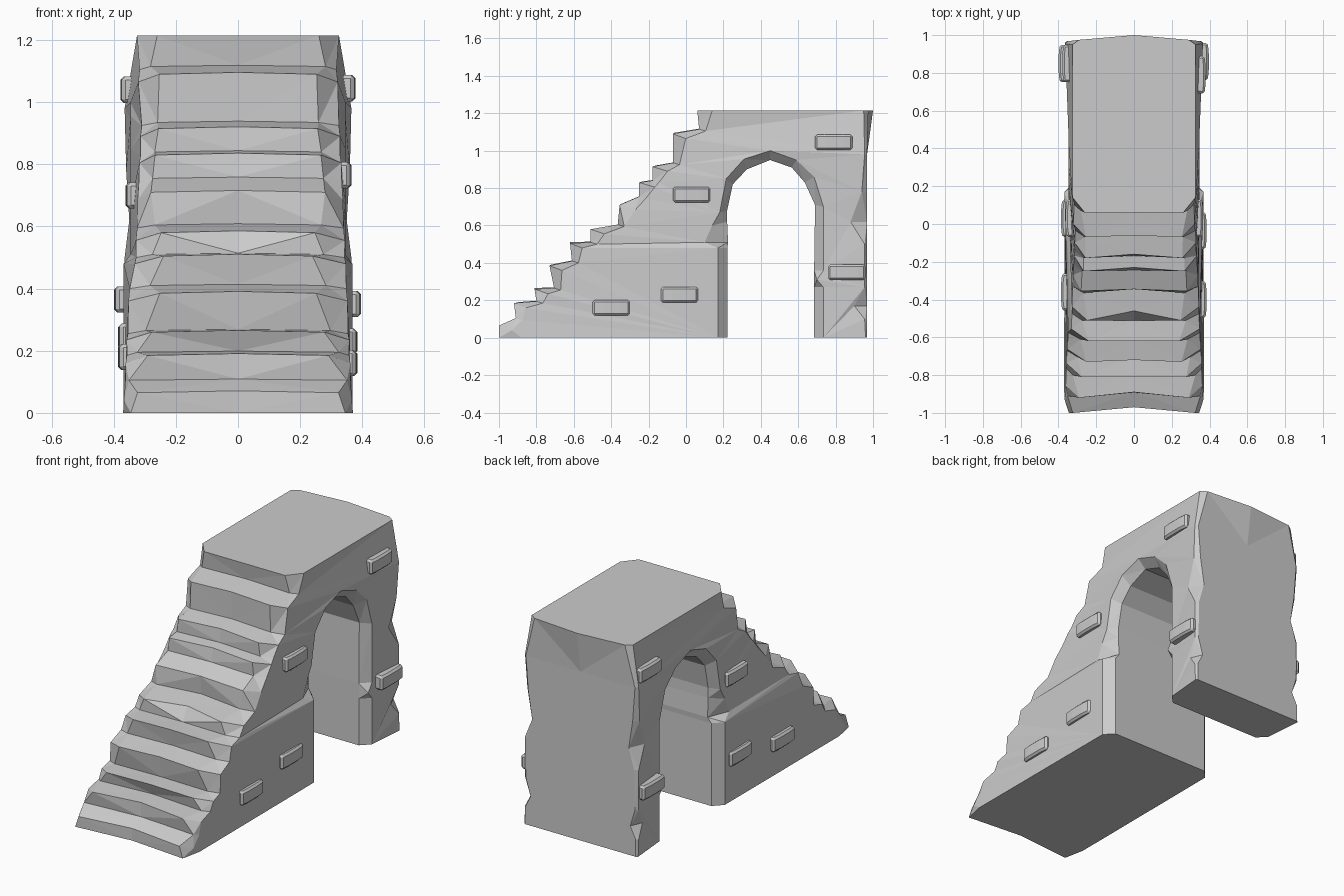
import bpy, bmesh, random
from mathutils import Vector
from mathutils.geometry import tessellate_polygon

if "Cube" in bpy.data.objects:
    bpy.data.objects.remove(bpy.data.objects["Cube"])

random.seed(4)


def make_object(name, bm):
    bmesh.ops.recalc_face_normals(bm, faces=bm.faces)
    mesh = bpy.data.meshes.new(name)
    bm.to_mesh(mesh)
    bm.free()
    ob = bpy.data.objects.new(name, mesh)
    bpy.context.collection.objects.link(ob)
    return ob


# Profile rows run round the side outline: (outer xyz, inner xyz, centre yz, left inset)
rows = []


def row(xo, yo, zo, xi, yi, zi, dy=0.0, dz=0.0, left=0.0):
    rows.append(((xo, yo, zo), (xi, yi, zi), (yi + dy, zi + dz), left))


# Worn steps: tread nose y, z, back of tread y, z, half width, centre bow
steps = [
    (-1.0, .065, -.91, .105, .33, .03), (-.92, .185, -.80, .195, .30, .03),
    (-.81, .26, -.705, .265, .28, .0), (-.73, .385, -.61, .41, .26, .01),
    (-.62, .505, -.51, .51, .25, .0), (-.51, .58, -.365, .605, .25, .05),
    (-.355, .71, -.25, .755, .27, .01), (-.25, .83, -.18, .84, .26, .02),
    (-.18, .915, -.07, .935, .25, .02), (-.07, 1.09, .07, 1.115, .26, .01),
]
row(.37, -.88, 0, .345, -1.0, 0, .03)
for ny, nz, ty, tz, w, bow in steps:
    xo = .37 - .045 * nz
    j = random.uniform(-.012, .012)
    inset = .015 if .45 < nz < 1 else 0
    row(xo, ny + .075 + j, nz - .025, w + j, ny, nz, bow, .006, inset)
    row(xo - .004, ty + .035, tz - .01, w + .015 - j, ty, tz, bow * .6, .004, inset)

# Platform
row(.325, .14, 1.215, .26, .06, 1.215, 0)
row(.325, .95, 1.215, .29, .975, 1.215, .025)

# Back wall with chipped corners
for xo, yo, z, xi in [(.365, .955, .98, .35), (.36, .94, .78, .335), (.35, .88, .62, .31),
                      (.365, .955, .50, .345), (.365, .955, .27, .35), (.35, .90, .17, .32),
                      (.365, .955, .10, .355), (.365, .96, 0, .355)]:
    row(xo, yo, z, xi, .968, z)

# Arch opening with chamfered rim: outer y, z, inner y, z
arch = [(.735, 0, .685, 0), (.735, .27, .685, .27), (.70, .31, .685, .31), (.735, .36, .685, .36),
        (.735, .70, .69, .71), (.685, .86, .635, .83), (.59, .95, .565, .91), (.45, 1.0, .45, .95),
        (.31, .955, .325, .90), (.215, .85, .25, .82), (.18, .67, .22, .68), (.14, .60, .22, .62),
        (.10, .51, .225, .51), (.17, .48, .222, .48), (.17, 0, .222, 0)]
for yo, zo, yi, zi in arch:
    x = .368 if yo < .2 and zo < .5 else .346
    row(x, yo, zo, x - .05, yi, zi)

# Stone body: strips across the width, closed by the two side faces
bm = bmesh.new()
grid = []
for o, i, c, left in rows:
    pts = [(left - o[0], o[1], o[2]), (-i[0], i[1], i[2]), (0, c[0], c[1]), i, o]
    grid.append([bm.verts.new(p) for p in pts])
for a, b in zip(grid, grid[1:] + grid[:1]):
    for k in range(4):
        bm.faces.new((a[k], a[k + 1], b[k + 1], b[k]))
bm.normal_update()
bmesh.ops.triangulate(bm, faces=bm.faces[:])
outline = [Vector((o[1], o[2], 0)) for o, i, c, left in rows]
for tri in tessellate_polygon([outline]):
    for k in (0, 4):
        bm.faces.new([grid[t][k] for t in tri])
make_object("stair_arch_body", bm)


# Protruding bricks: bowed outline extruded upward, edges bevelled
def brick(name, side, x, y, z):
    bm = bmesh.new()
    outline = [(-.045, -.095), (.018, -.1), (.024, -.05), (.024, .05), (.018, .1), (-.045, .095)]
    lo = [bm.verts.new((px, py, -.042)) for px, py in outline]
    f = bm.faces.new(lo)
    ext = bmesh.ops.extrude_face_region(bm, geom=[f])["geom"]
    bmesh.ops.translate(bm, vec=(0, 0, .084), verts=[e for e in ext if isinstance(e, bmesh.types.BMVert)])
    bmesh.ops.recalc_face_normals(bm, faces=bm.faces)
    bmesh.ops.bevel(bm, geom=bm.edges[:], offset=.011, segments=1, affect='EDGES')
    for v in bm.verts:
        v.co = Vector((side * (x + v.co.x), y + v.co.y, z + v.co.z))
    make_object(name, bm)


right = [(.36, -.4, .16), (.36, -.035, .23), (.342, .03, .765), (.355, .79, 1.045), (.372, .86, .35)]
left = [(.362, -.36, .18), (.362, .03, .245), (.338, .03, .70), (.355, .85, 1.04), (.375, .85, .365)]
for side, label, spots in ((1, "right", right), (-1, "left", left)):
    for n, (x, y, z) in enumerate(spots):
        brick(f"{label}_brick_{n + 1}", side, x, y, z)
